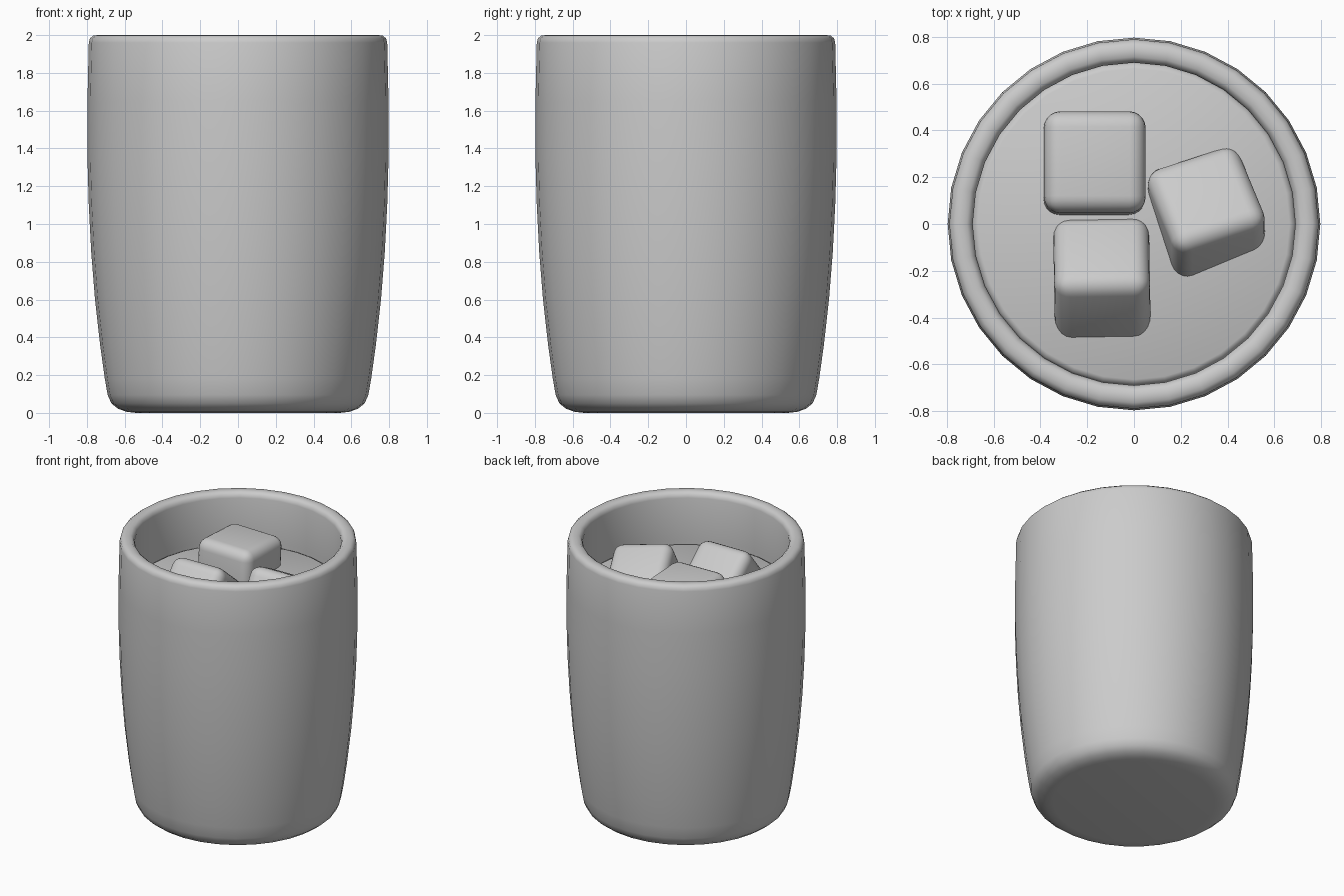
import bpy, bmesh
from math import radians, cos, sin, pi

if "Cube" in bpy.data.objects:
    bpy.data.objects.remove(bpy.data.objects["Cube"])

SEGMENTS = 32


def smooth(obj, angle=45):
    bpy.ops.object.select_all(action='DESELECT')
    obj.select_set(True)
    bpy.context.view_layer.objects.active = obj
    bpy.ops.object.shade_smooth_by_angle(angle=radians(angle))


def lathe(name, profile):
    """Closed solid of revolution; first and last rings are capped."""
    bm = bmesh.new()
    rings = []
    for r, z in profile:
        rings.append([bm.verts.new((r * cos(2 * pi * i / SEGMENTS),
                                    r * sin(2 * pi * i / SEGMENTS), z))
                      for i in range(SEGMENTS)])
    for a, b in zip(rings, rings[1:]):
        for i in range(SEGMENTS):
            j = (i + 1) % SEGMENTS
            bm.faces.new((a[i], a[j], b[j], b[i]))
    bm.faces.new(rings[0][::-1])
    bm.faces.new(rings[-1])
    bmesh.ops.recalc_face_normals(bm, faces=bm.faces)
    mesh = bpy.data.meshes.new(name)
    bm.to_mesh(mesh)
    bm.free()
    obj = bpy.data.objects.new(name, mesh)
    bpy.context.collection.objects.link(obj)
    smooth(obj)
    return obj


def ice_cube(name, size, location, rotation):
    """Rounded cube, tilted in the liquid."""
    bm = bmesh.new()
    bmesh.ops.create_cube(bm, size=size)
    bmesh.ops.bevel(bm, geom=bm.edges[:], offset=0.07, segments=5,
                    profile=0.5, affect='EDGES')
    mesh = bpy.data.meshes.new(name)
    bm.to_mesh(mesh)
    bm.free()
    obj = bpy.data.objects.new(name, mesh)
    bpy.context.collection.objects.link(obj)
    obj.location = location
    obj.rotation_euler = [radians(a) for a in rotation]
    smooth(obj)
    return obj


# Cup: outer wall, rounded rim, inner wall and floor
lathe("cup", [
    (0.54, 0.0), (0.59, 0.006), (0.635, 0.022), (0.67, 0.05), (0.69, 0.095),
    (0.705, 0.18), (0.73, 0.36), (0.757, 0.6), (0.777, 0.85), (0.79, 1.1),
    (0.797, 1.35), (0.797, 1.65), (0.79, 1.96), (0.784, 1.983), (0.765, 1.998),
    (0.74, 2.0), (0.715, 1.998), (0.697, 1.983), (0.69, 1.96),
    (0.695, 1.65), (0.695, 1.35), (0.688, 1.1), (0.675, 0.85), (0.655, 0.6),
    (0.628, 0.36), (0.605, 0.2), (0.57, 0.13), (0.5, 0.1)])

# Drink: fills the inside up to its level surface
lathe("drink", [
    (0.5, 0.11), (0.57, 0.14), (0.6, 0.2), (0.624, 0.36), (0.651, 0.6),
    (0.671, 0.85), (0.684, 1.1), (0.691, 1.35), (0.692, 1.6), (0.685, 1.62),
    (0.665, 1.63)])

# Ice: three floating cubes
ice_cube("ice_cube_back", 0.435, (-0.17, 0.257, 1.63), (-3, 1, 0))
ice_cube("ice_cube_front", 0.41, (-0.137, -0.24, 1.60), (-40, 0, 1))
ice_cube("ice_cube_right", 0.42, (0.31, 0.03, 1.575), (-27, 9, 18))
